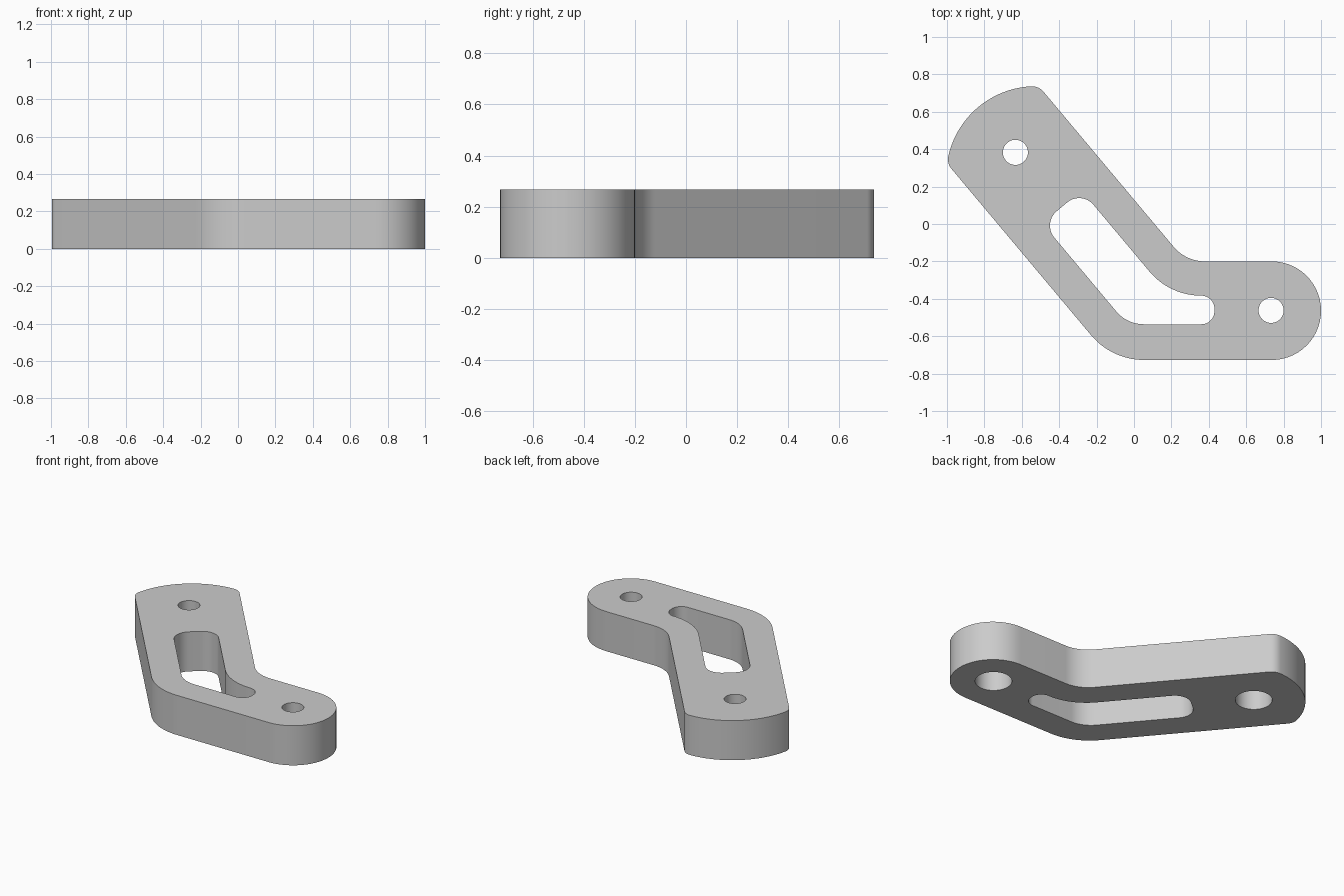
import bpy, bmesh, math
from mathutils import Vector

cube = bpy.data.objects.get("Cube")
if cube:
    bpy.data.objects.remove(cube, do_unlink=True)

THICK = 0.267
ANGLE = math.radians(50)
ALONG = Vector((-math.cos(ANGLE), math.sin(ANGLE)))   # direction up the slanted arm
ACROSS = Vector((math.sin(ANGLE), math.cos(ANGLE)))   # across the slanted arm
MID = -0.237                                          # arm centre line offset

grey = bpy.data.materials.new("light_grey")
grey.use_nodes = True
colour = (0.6, 0.6, 0.6, 1)
grey.diffuse_color = colour
grey.node_tree.nodes["Principled BSDF"].inputs["Base Color"].default_value = colour


def arm(along, across):
    return ALONG * along + ACROSS * across


def meet(across, y):
    """Point where a slanted arm edge meets a level edge."""
    return Vector(((across - y * ACROSS.y) / ACROSS.x, y))


def rounded(corners, steps=14):
    """Replace each (point, radius) corner with a tangent arc."""
    out = []
    for i, (p, r) in enumerate(corners):
        if r == 0:
            out.append(p)
            continue
        a = (corners[i - 1][0] - p).normalized()
        b = (corners[(i + 1) % len(corners)][0] - p).normalized()
        half = math.acos(a.dot(b)) / 2
        centre = p + (a + b).normalized() * (r / math.sin(half))
        start = p + a * (r / math.tan(half)) - centre
        end = p + b * (r / math.tan(half)) - centre
        t0 = math.atan2(start.y, start.x)
        turn = math.atan2(start.cross(end), start.dot(end))
        for k in range(steps + 1):
            t = t0 + turn * k / steps
            out.append(centre + Vector((math.cos(t), math.sin(t))) * r)
    return out


def prism(name, points, z0, z1):
    bm = bmesh.new()
    face = bm.faces.new([bm.verts.new((p.x, p.y, z0)) for p in points])
    top = bmesh.ops.extrude_face_region(bm, geom=[face], use_keep_orig=True)["geom"]
    bmesh.ops.translate(bm, vec=(0, 0, z1 - z0),
                        verts=[v for v in top if isinstance(v, bmesh.types.BMVert)])
    bmesh.ops.remove_doubles(bm, verts=bm.verts, dist=0.00001)
    bmesh.ops.recalc_face_normals(bm, faces=bm.faces)
    mesh = bpy.data.meshes.new(name)
    bm.to_mesh(mesh)
    bm.free()
    mesh.materials.append(grey)
    obj = bpy.data.objects.new(name, mesh)
    bpy.context.collection.objects.link(obj)
    return obj


def circle(centre, radius, sides=48):
    return [centre + Vector((math.cos(t), math.sin(t))) * radius
            for t in (2 * math.pi * k / sides for k in range(sides))]


def cut(target, points, z0, z1):
    cutter = prism("cutter", points, z0, z1)
    cutter.hide_render = True
    mod = target.modifiers.new("cut", "BOOLEAN")
    mod.operation, mod.solver, mod.object = "DIFFERENCE", "EXACT", cutter
    bpy.context.view_layer.objects.active = target
    bpy.ops.object.modifier_apply(modifier=mod.name)
    bpy.data.objects.remove(cutter, do_unlink=True)


# Bowed arm end: a broad arc blended into both edges by small arcs
HALF, BOW, SMALL, BOW_AT = 0.321, 0.48, 0.08, 0.534
sweep = math.asin((HALF - SMALL) / (BOW - SMALL))
blend_at = BOW_AT + (BOW - SMALL) * math.cos(sweep)


def end_arc(along, across, radius, t0, t1, steps):
    return [arm(along + radius * math.cos(t), MID + across + radius * math.sin(t))
            for t in (t0 + (t1 - t0) * k / steps for k in range(steps + 1))]


right_angle = math.pi / 2
arm_end = (end_arc(blend_at, HALF - SMALL, SMALL, right_angle, sweep, 10)
           + end_arc(BOW_AT, 0, BOW, sweep, -sweep, 32)[1:-1]
           + end_arc(blend_at, SMALL - HALF, SMALL, -sweep, -right_angle, 10))

# Bent link body
FRONT, BACK = -0.727, -0.2
outline = rounded([(meet(MID - HALF, FRONT), 0.37),
                   (Vector((1, FRONT)), 0.263), (Vector((1, BACK)), 0.263),
                   (meet(MID + HALF, BACK), 0.22)] + [(p, 0) for p in arm_end])
link = prism("bent_link", outline, 0, THICK)

# Bent slot
slot = rounded([(meet(-0.373, -0.536), 0.19),
                (Vector((0.43, -0.536)), 0.07), (Vector((0.43, -0.383)), 0.07),
                (meet(-0.1, -0.383), 0.36),
                (arm(0.318, -0.1), 0.1), (arm(0.318, -0.373), 0.1)])
cut(link, slot, -0.1, THICK + 0.1)

# Bolt holes with a wider recess underneath
for centre in (Vector((-0.634, 0.383)), Vector((0.733, -0.462))):
    cut(link, circle(centre, 0.067), -0.1, THICK + 0.1)
    cut(link, circle(centre, 0.113), -0.1, 0.15)

bpy.ops.object.select_all(action="DESELECT")
link.select_set(True)
bpy.context.view_layer.objects.active = link
bpy.ops.object.shade_smooth_by_angle(angle=math.radians(30))
